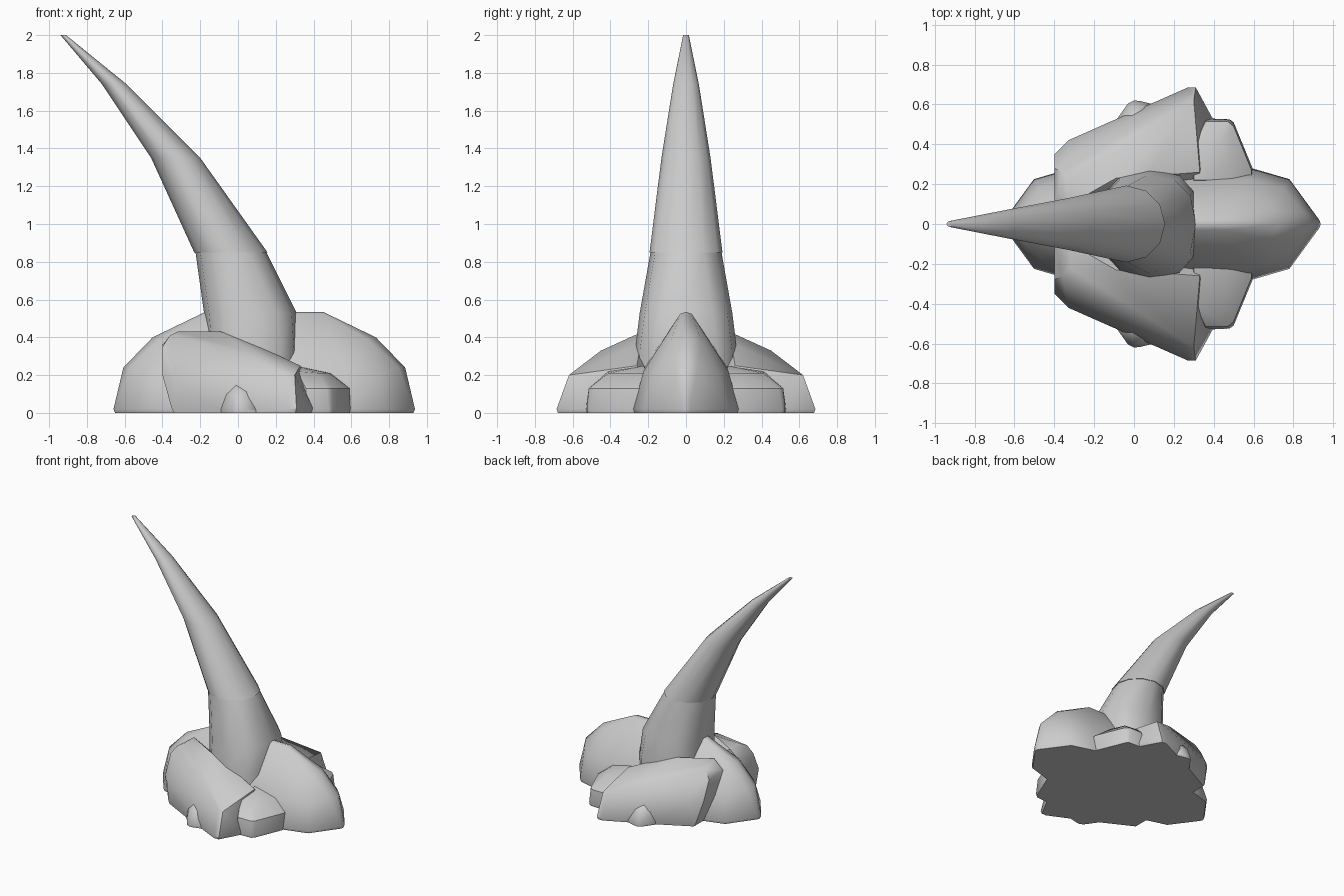
import bpy, bmesh, math

if "Cube" in bpy.data.objects:
    bpy.data.objects.remove(bpy.data.objects["Cube"])

stone = bpy.data.materials.new("light_grey")
stone.diffuse_color = (0.6, 0.6, 0.6, 1)
stone.use_nodes = True
stone.node_tree.nodes["Principled BSDF"].inputs["Base Color"].default_value = stone.diffuse_color


def finish(name, bm, angle):
    bmesh.ops.recalc_face_normals(bm, faces=bm.faces)
    mesh = bpy.data.meshes.new(name)
    bm.to_mesh(mesh)
    bm.free()
    mesh.materials.append(stone)
    ob = bpy.data.objects.new(name, mesh)
    bpy.context.collection.objects.link(ob)
    bpy.ops.object.select_all(action='DESELECT')
    ob.select_set(True)
    bpy.context.view_layer.objects.active = ob
    bpy.ops.object.shade_smooth_by_angle(angle=math.radians(angle))
    return ob


def rock(name, base, upper, place):
    """Faceted boulder: footprint at z 0.02 with a tucked-in underside."""
    cx = sum(p[0] for p in base) / len(base)
    cy = sum(p[1] for p in base) / len(base)
    pts = [(x, y, 0.02) for x, y in base] + upper
    pts += [(cx + (x - cx) * 0.97, cy + (y - cy) * 0.97, 0) for x, y in base]
    bm = bmesh.new()
    for p in pts:
        bm.verts.new(place(*p))
    res = bmesh.ops.convex_hull(bm, input=bm.verts)
    junk = {v for v in res["geom_interior"] + res["geom_unused"]
            if isinstance(v, bmesh.types.BMVert)}
    bmesh.ops.delete(bm, geom=list(junk), context='VERTS')
    return finish(name, bm, 38)


def loft(name, rings, sides=12):
    """Horizontal rings: z, left x, right x, half depth, roundness power."""
    bm = bmesh.new()
    loops = []
    for z, x0, x1, hy, power in rings:
        loop = []
        for i in range(sides):
            a = math.tau * i / sides
            c, s = math.cos(a), math.sin(a)
            x = math.copysign(abs(c) ** power, c) * (x1 - x0) / 2
            y = math.copysign(abs(s) ** power, s) * hy
            loop.append(bm.verts.new(((x0 + x1) / 2 + x, y, z)))
        loops.append(loop)
    for a, b in zip(loops, loops[1:]):
        for i in range(sides):
            j = (i + 1) % sides
            bm.faces.new((a[i], a[j], b[j], b[i]))
    bm.faces.new(loops[0])
    bm.faces.new(loops[-1])
    return finish(name, bm, 45)


# Horn: thick root and curved, tapering spike
loft("horn_root", [(0, -0.15, 0.31, 0.28, 0.7), (0.33, -0.16, 0.32, 0.27, 0.7),
                   (0.53, -0.18, 0.31, 0.245, 0.8), (0.85, -0.225, 0.15, 0.188, 1)])
loft("horn_spike", [(0.85, -0.232, 0.156, 0.193, 1), (1.35, -0.46, -0.20, 0.13, 1),
                    (1.74, -0.72, -0.59, 0.068, 1), (2.0, -0.94, -0.91, 0.015, 1)])

# Ridged end boulders, the same shape turned around
half_base = [(0.93, 0.02), (0.78, 0.225), (0.59, 0.28), (0.2, 0.26)]
half_top = [(0.45, 0.03, 0.525), (0.25, 0.03, 0.525), (0.69, 0.08, 0.385),
            (0.85, 0.06, 0.24), (0.75, 0.18, 0.2), (0.57, 0.225, 0.22), (0.2, 0.22, 0.24)]
ridge = [(0.25, 0, 0.535), (0.45, 0, 0.535), (0.73, 0, 0.40), (0.885, 0, 0.24)]
end_base = half_base + [(x, -y) for x, y in half_base] + [(0.937, 0)]
end_top = half_top + [(x, -y, z) for x, y, z in half_top] + ridge
rock("right_boulder", end_base, end_top, lambda x, y, z: (x, y, z))
rock("left_boulder", end_base, end_top, lambda x, y, z: (0.278 - x, -y, z))

# Flank rocks, mirrored front and back
flanks = {
    "flank_boulder": (
        [(-0.35, 0.1), (-0.35, 0.38), (-0.1, 0.51), (0.2, 0.64), (0.27, 0.685),
         (0.31, 0.685), (0.4, 0.52), (0.31, 0.1)],
        [(-0.4, 0.1, 0.2), (-0.4, 0.35, 0.2), (-0.33, 0.42, 0.18), (-0.4, 0.1, 0.36),
         (-0.4, 0.28, 0.35), (-0.36, 0.26, 0.41), (-0.32, 0.1, 0.43), (-0.32, 0.22, 0.43),
         (-0.09, 0.23, 0.43), (0.04, 0.45, 0.33), (0.07, 0.24, 0.37), (0.26, 0.62, 0.2),
         (0.3, 0.62, 0.2), (0.33, 0.26, 0.25)]),
    "corner_rock": (
        [(0.28, 0.15), (0.595, 0.15), (0.595, 0.28), (0.5, 0.51), (0.48, 0.525),
         (0.36, 0.53), (0.28, 0.45)],
        [(0.59, 0.2, 0.13), (0.59, 0.27, 0.13), (0.5, 0.49, 0.13), (0.47, 0.515, 0.13),
         (0.36, 0.515, 0.13), (0.3, 0.22, 0.25), (0.49, 0.22, 0.21), (0.48, 0.3, 0.21),
         (0.43, 0.41, 0.21), (0.31, 0.41, 0.22)]),
    "small_rock": (
        [(-0.1, 0.42), (-0.09, 0.52), (-0.03, 0.605), (0, 0.62), (0.03, 0.617),
         (0.1, 0.6), (0.1, 0.42)],
        [(-0.06, 0.54, 0.1), (-0.01, 0.59, 0.1), (0.04, 0.59, 0.1), (-0.01, 0.54, 0.15),
         (0.05, 0.54, 0.14), (0, 0.4, 0.19)]),
}
for side, sign in (("front", -1), ("back", 1)):
    for part, (base, upper) in flanks.items():
        rock(f"{side}_{part}", base, upper, lambda x, y, z, s=sign: (x, y * s, z))
